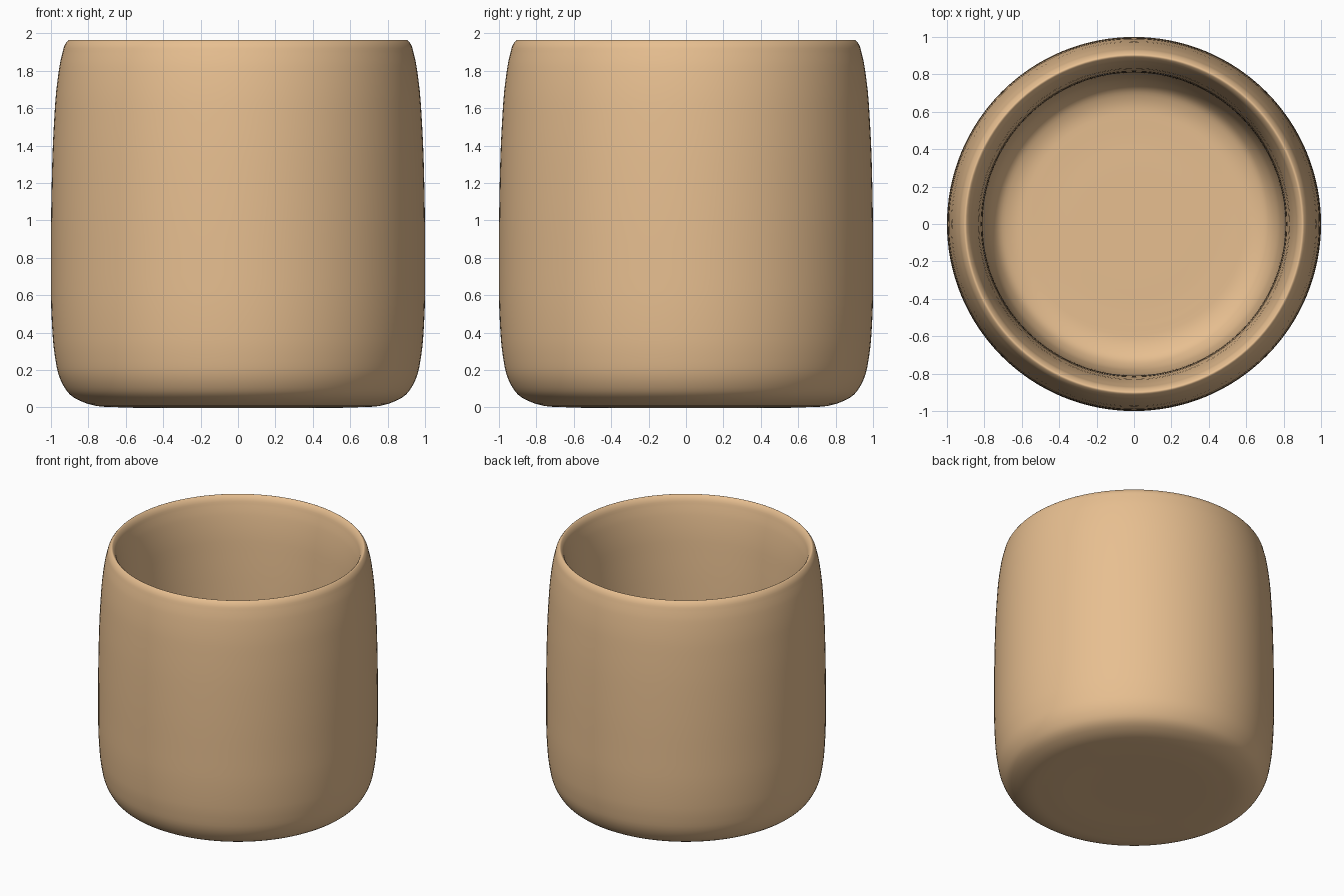
import bpy
import bmesh
import math
from mathutils import Vector

cube = bpy.data.objects.get("Cube")
if cube:
    bpy.data.objects.remove(cube, do_unlink=True)

SEGMENTS = 128
STEPS = 4

# Clay colour
clay = bpy.data.materials.new("warm_tan_clay")
clay.use_nodes = True
tan = (0.8, 0.52, 0.28, 1.0)
clay.diffuse_color = tan
clay.node_tree.nodes["Principled BSDF"].inputs["Base Color"].default_value = tan

# Half profile as (radius, height): base, outer wall, rim, inner wall, floor
profile = [
    (0, 0), (0.35, 0), (0.62, 0), (0.8, 0.018), (0.9, 0.07), (0.95, 0.15),
    (0.98, 0.28), (0.995, 0.45), (1, 0.8), (0.997, 1.15), (0.985, 1.5),
    (0.965, 1.75), (0.94, 1.89), (0.92, 1.948), (0.902, 1.965),
    (0.884, 1.948), (0.865, 1.89), (0.84, 1.75), (0.822, 1.5), (0.811, 1.15),
    (0.807, 0.8), (0.802, 0.56), (0.79, 0.41), (0.765, 0.3),
    (0.72, 0.23), (0.65, 0.198), (0.54, 0.19), (0.3, 0.19), (0, 0.19),
]


def smooth_path(points, steps):
    """Pass a flowing curve through the profile points."""
    pts = [Vector((r, 0, z)) for r, z in points]
    path = []
    for i in range(len(pts) - 1):
        a, b = pts[i], pts[i + 1]
        before, after = pts[max(i - 1, 0)], pts[min(i + 2, len(pts) - 1)]
        length = (b - a).length

        def tangent(p, q, r):
            d1, d2 = (q - p).length, (r - q).length
            if not d1 or not d2:
                return b - a
            slope = ((q - p) / d1 * d2 + (r - q) / d2 * d1) / (d1 + d2)
            return slope * length

        m0, m1 = tangent(before, a, b), tangent(a, b, after)
        for k in range(steps):
            t = k / steps
            h = t * t * (3 - 2 * t)
            path.append(a * (1 - h) + b * h
                        + m0 * t * (1 - t) ** 2 - m1 * t * t * (1 - t))
    return path + [pts[-1]]


# Cup body turned around the vertical axis
bm = bmesh.new()
verts = [bm.verts.new(p) for p in smooth_path(profile, STEPS)]
edges = [bm.edges.new(pair) for pair in zip(verts, verts[1:])]
bmesh.ops.spin(bm, geom=verts + edges, cent=(0, 0, 0), axis=(0, 0, 1),
               angle=math.tau, steps=SEGMENTS, use_duplicate=False)
bmesh.ops.remove_doubles(bm, verts=bm.verts, dist=0.0001)
bmesh.ops.recalc_face_normals(bm, faces=bm.faces)
mesh = bpy.data.meshes.new("cup_body")
bm.to_mesh(mesh)
bm.free()
mesh.materials.append(clay)

cup = bpy.data.objects.new("cup_body", mesh)
bpy.context.collection.objects.link(cup)
bpy.context.view_layer.objects.active = cup
cup.select_set(True)
bpy.ops.object.shade_smooth_by_angle(angle=math.radians(60))
